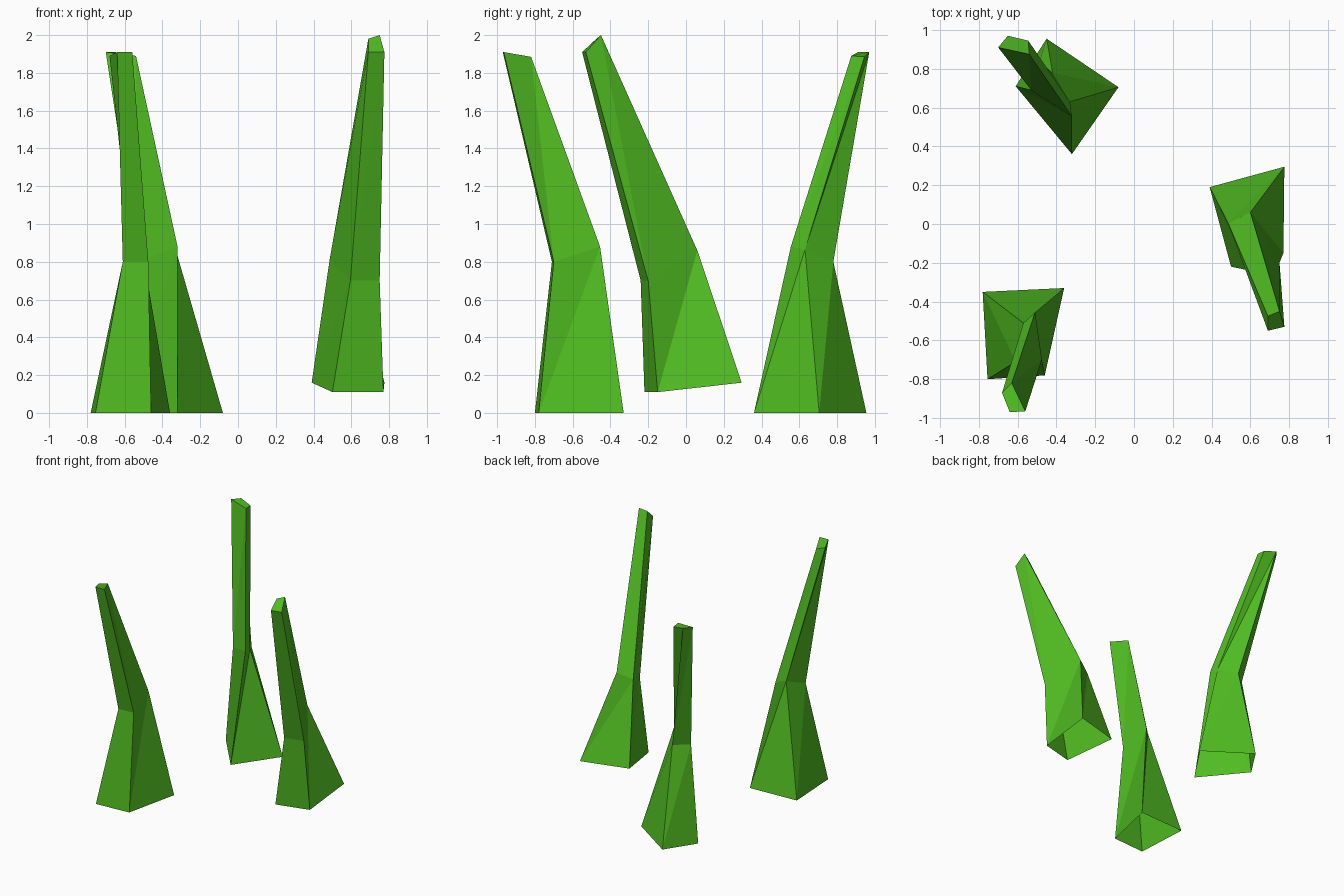
import bpy

# Bright green leaf material
green = bpy.data.materials.new("leaf_green")
green.diffuse_color = (0.08, 0.5, 0.015, 1)


def blade(name, base, waist, tip):
    """Loft three four-sided rings: open underneath, capped at the tip."""
    verts = base + waist + tip
    faces = [(8, 9, 10, 11)]
    for row in (0, 4):
        for i in range(4):
            j = (i + 1) % 4
            faces.append((row + i, row + j, row + j + 4))
            faces.append((row + i, row + j + 4, row + i + 4))
    mesh = bpy.data.meshes.new(name)
    mesh.from_pydata(verts, [], faces)
    mesh.materials.append(green)
    obj = bpy.data.objects.new(name, mesh)
    bpy.context.collection.objects.link(obj)
    return obj


# Right blade, slightly raised, leaning to the front
blade("grass_blade_right",
      [(0.775, 0.295, 0.16), (0.39, 0.19, 0.16), (0.50, -0.22, 0.11), (0.77, -0.15, 0.11)],
      [(0.60, 0.06, 0.86), (0.485, 0.005, 0.81), (0.595, -0.24, 0.70), (0.75, -0.20, 0.70)],
      [(0.75, -0.45, 2.0), (0.69, -0.475, 1.98), (0.69, -0.55, 1.91), (0.775, -0.53, 1.91)])

# Front left blade, leaning to the front
blade("grass_blade_front",
      [(-0.36, -0.33, 0), (-0.78, -0.35, 0), (-0.755, -0.80, 0), (-0.46, -0.78, 0)],
      [(-0.51, -0.455, 0.88), (-0.57, -0.51, 0.88), (-0.61, -0.71, 0.80), (-0.475, -0.70, 0.80)],
      [(-0.63, -0.82, 1.885), (-0.68, -0.87, 1.89), (-0.64, -0.97, 1.91), (-0.56, -0.965, 1.91)])

# Back left blade, leaning to the back left
blade("grass_blade_back",
      [(-0.32, 0.36, 0), (-0.08, 0.705, 0), (-0.45, 0.955, 0), (-0.61, 0.71, 0)],
      [(-0.32, 0.555, 0.88), (-0.33, 0.63, 0.865), (-0.42, 0.78, 0.80), (-0.53, 0.69, 0.80)],
      [(-0.54, 0.875, 1.89), (-0.545, 0.945, 1.885), (-0.65, 0.97, 1.91), (-0.70, 0.91, 1.91)])
